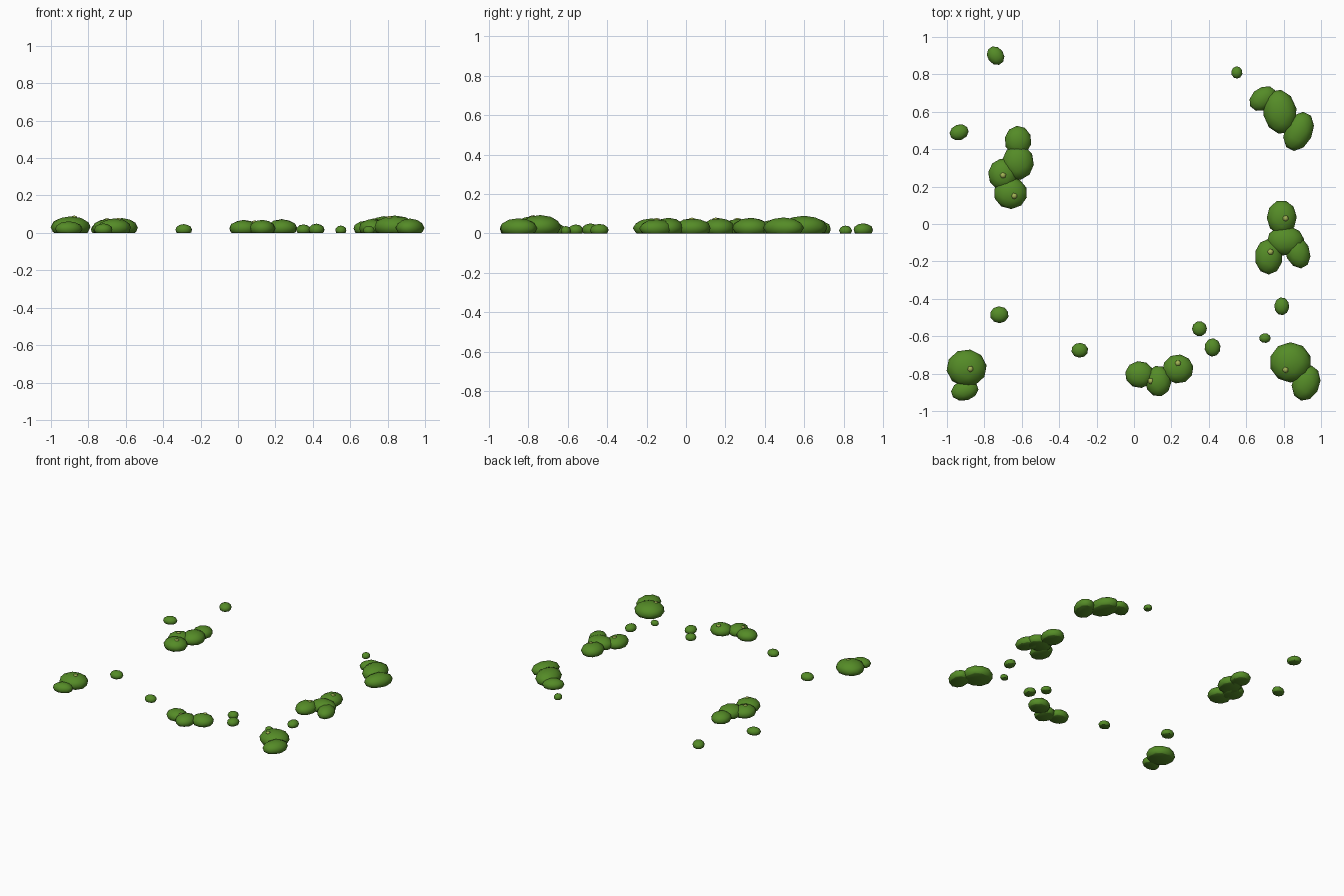
import bpy, bmesh, math, random
from mathutils import Matrix

random.seed(4)
cube = bpy.data.objects.get("Cube")
if cube:
    bpy.data.objects.remove(cube)


def material(name, color):
    mat = bpy.data.materials.new(name)
    mat.use_nodes = True
    mat.diffuse_color = color
    bsdf = mat.node_tree.nodes["Principled BSDF"]
    bsdf.inputs["Base Color"].default_value = color
    bsdf.inputs["Roughness"].default_value = 0.9
    return mat


moss_green = material("moss green", (0.09, 0.26, 0.02, 1))
spore_yellow = material("spore yellow green", (0.36, 0.45, 0.09, 1))

mounds = []  # every mound placed so far, used to seat the spores


def mound_height(rx, ry):
    return 0.018 + 0.34 * (rx + ry)


def add_ellipsoid(bm, location, radii, angle, spin, detail):
    matrix = (Matrix.Translation(location) @ Matrix.Rotation(math.radians(angle), 4, "Z")
              @ Matrix.Diagonal((*radii, 1)) @ Matrix.Rotation(spin, 4, "Z"))
    bmesh.ops.create_icosphere(bm, subdivisions=detail, radius=1, matrix=matrix)


def finish(name, bm, mat):
    mesh = bpy.data.meshes.new(name)
    bm.to_mesh(mesh)
    bm.free()
    mesh.materials.append(mat)
    obj = bpy.data.objects.new(name, mesh)
    bpy.context.collection.objects.link(obj)
    bpy.ops.object.select_all(action="DESELECT")
    obj.select_set(True)
    bpy.context.view_layer.objects.active = obj
    bpy.ops.object.shade_smooth_by_angle(angle=math.radians(55))


def moss_patch(name, blobs):
    """Overlapping squashed mounds (x, y, radius x, radius y, turn) cut flat at the ground."""
    bm = bmesh.new()
    for x, y, rx, ry, turn in blobs:
        height = mound_height(rx, ry)
        add_ellipsoid(bm, (x, y, height * 0.35), (rx, ry, height * 0.65),
                      turn, random.uniform(0, math.tau), 2)
        mounds.append((x, y, rx, ry, turn))
    # Slice away everything under the ground and close the flat bases
    geom = bm.verts[:] + bm.edges[:] + bm.faces[:]
    cut = bmesh.ops.bisect_plane(bm, geom=geom, plane_co=(0, 0, 0),
                                 plane_no=(0, 0, -1), clear_outer=True)
    rim = [e for e in cut["geom_cut"] if isinstance(e, bmesh.types.BMEdge)]
    bmesh.ops.holes_fill(bm, edges=rim, sides=0)
    bmesh.ops.recalc_face_normals(bm, faces=bm.faces[:])
    finish(name, bm, moss_green)


def surface_height(px, py):
    """Top of the highest mound over a point."""
    best = 0
    for x, y, rx, ry, turn in mounds:
        a = math.radians(turn)
        dx, dy = px - x, py - y
        u = (dx * math.cos(a) + dy * math.sin(a)) / rx
        v = (dy * math.cos(a) - dx * math.sin(a)) / ry
        if u * u + v * v < 1:
            rise = 0.35 + 0.65 * math.sqrt(1 - u * u - v * v)
            best = max(best, mound_height(rx, ry) * rise)
    return best


# Large clusters
moss_patch("left_back_moss", [
    (.69, .67, .08, .06, 35), (.78, .6, .12, .09, 100), (.88, .495, .11, .075, 65)])
moss_patch("left_middle_moss", [
    (.79, .035, .08, .093, 0), (.81, -.09, .1, .08, 0),
    (.72, -.175, .075, .095, 0), (.875, -.15, .09, .065, 110)])
moss_patch("left_front_moss", [
    (.837, -.74, .112, .108, 0), (.92, -.85, .098, .074, 70)])
moss_patch("front_middle_moss", [
    (.03, -.805, .078, .072, 0), (.13, -.84, .07, .083, 0), (.235, -.775, .083, .078, 0)])
moss_patch("right_front_moss", [
    (-.895, -.77, .108, .1, 0), (-.905, -.89, .075, .054, 15)])
moss_patch("right_back_moss", [
    (-.62, .445, .072, .08, 0), (-.62, .33, .085, .095, 0),
    (-.7, .265, .08, .085, 0), (-.66, .165, .09, .085, 0)])

# Small scattered tufts
tufts = [
    (-.74, .9, .053, .044, 125), (-.935, .49, .052, .042, 20), (.55, .81, .03, .033, 0),
    (.79, -.44, .04, .048, 0), (.7, -.61, .031, .026, 0), (.35, -.56, .04, .04, 0),
    (.42, -.66, .043, .049, 0), (-.29, -.675, .045, .04, 0), (-.72, -.485, .05, .045, 0)]
for number, tuft in enumerate(tufts, 1):
    moss_patch(f"small_tuft_{number}", [tuft])

# Pale spores sitting on the mounds
spores = bmesh.new()
for x, y in [(-.7, .26), (-.64, .15), (.81, .03), (.73, -.15),
             (.81, -.78), (.09, -.84), (.235, -.745), (-.875, -.775)]:
    add_ellipsoid(spores, (x, y, surface_height(x, y) - 0.004), (.018, .018, .009),
                  0, random.uniform(0, math.tau), 1)
finish("spores", spores, spore_yellow)
